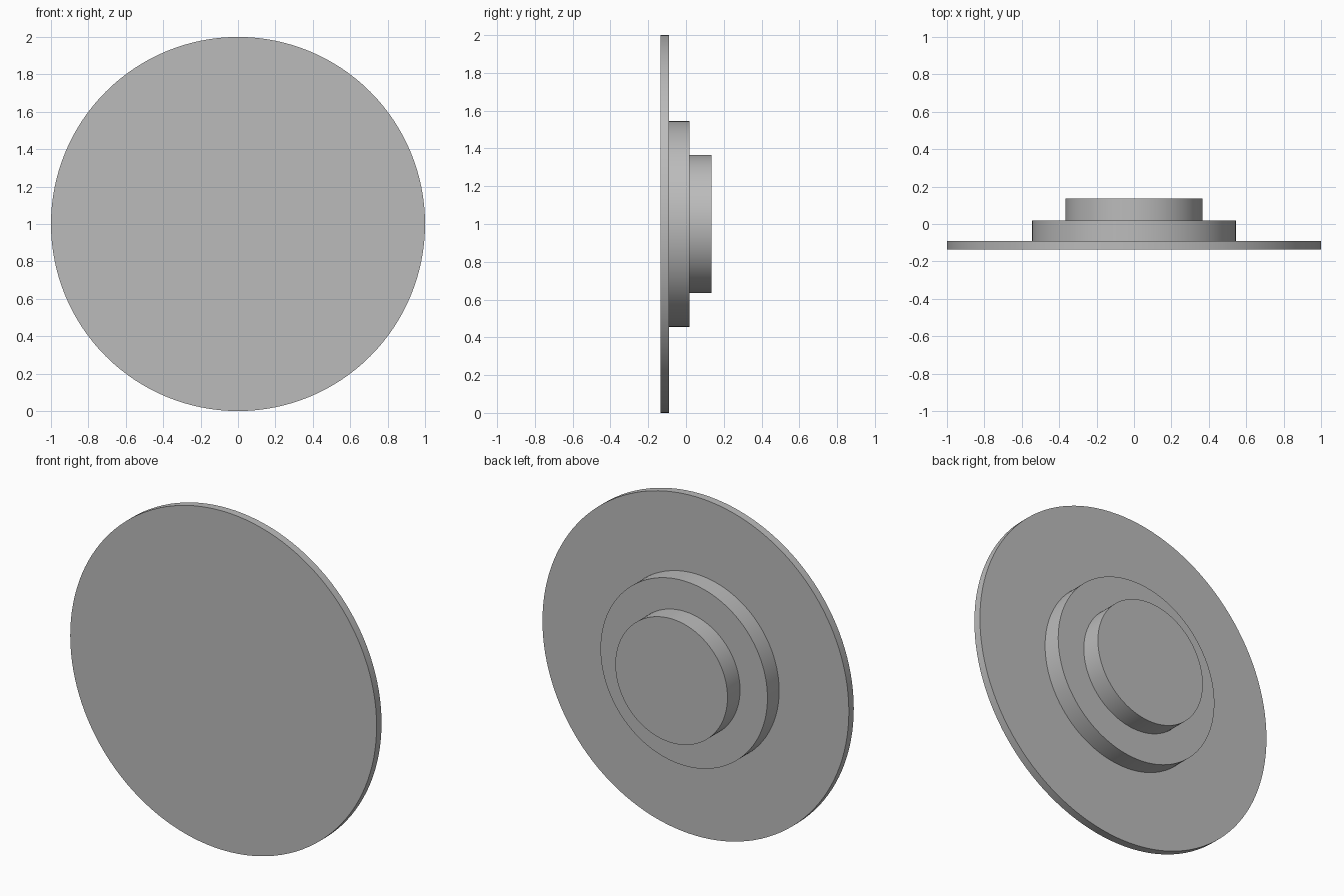
import bpy
import math

cube = bpy.data.objects.get("Cube")
if cube:
    bpy.data.objects.remove(cube, do_unlink=True)

# Plain grey finish
GREY = (0.5, 0.5, 0.5, 1.0)
grey = bpy.data.materials.new("plain_grey")
grey.use_nodes = True
grey.diffuse_color = GREY
grey.node_tree.nodes["Principled BSDF"].inputs["Base Color"].default_value = GREY


def disc(name, radius, y_front, y_back):
    """Solid round disc with its axis along y, centred at z = 1."""
    bpy.ops.mesh.primitive_cylinder_add(
        vertices=128, radius=radius, depth=y_back - y_front,
        location=(0, (y_front + y_back) / 2, 1),
        rotation=(math.pi / 2, 0, 0))
    obj = bpy.context.object
    obj.name = obj.data.name = name
    obj.data.materials.append(grey)
    bpy.ops.object.shade_smooth_by_angle(angle=math.radians(30))
    return obj


# Wide thin plate at the front, two stepped bosses behind it
disc("front_plate", 1.0, -0.136, -0.09)
disc("middle_boss", 0.545, -0.09, 0.019)
disc("rear_boss", 0.366, 0.019, 0.136)
